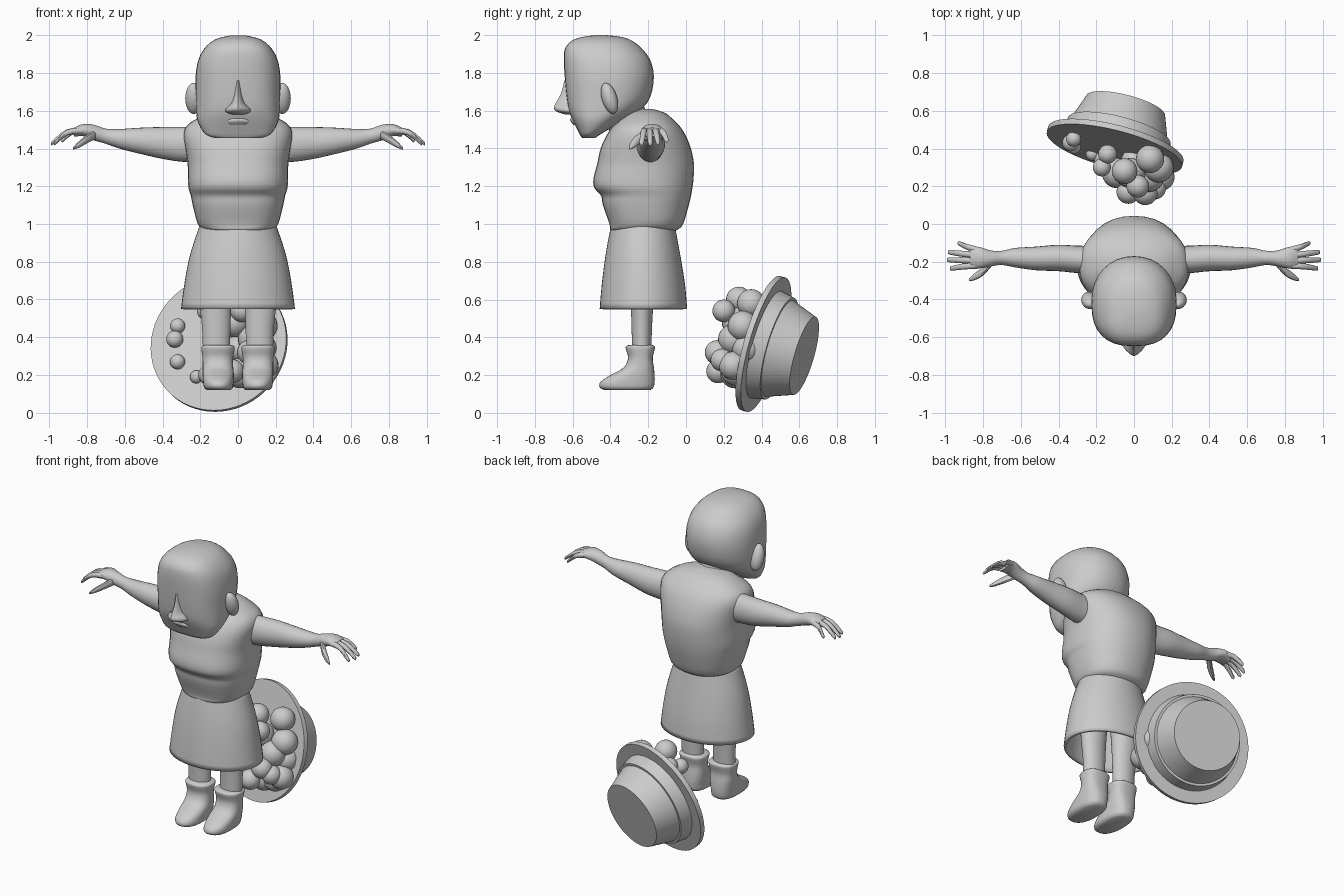
import bpy, bmesh
from math import cos, sin, pi, copysign
from mathutils import Vector, Matrix


def finish(name, bm, angle=0.7):
    bmesh.ops.recalc_face_normals(bm, faces=bm.faces)
    me = bpy.data.meshes.new(name)
    bm.to_mesh(me)
    bm.free()
    ob = bpy.data.objects.new(name, me)
    bpy.context.collection.objects.link(ob)
    bpy.ops.object.select_all(action='DESELECT')
    ob.select_set(True)
    bpy.context.view_layer.objects.active = ob
    bpy.ops.object.shade_smooth_by_angle(angle=angle)
    return ob


def mirror(ob):
    ob.modifiers.new("mirror", 'MIRROR')
    return ob


def smooth_rings(rings, steps):
    # Catmull-Rom between the given cross-sections
    out = []
    for i in range(len(rings) - 1):
        p0, p1 = rings[max(i - 1, 0)], rings[i]
        p2, p3 = rings[i + 1], rings[min(i + 2, len(rings) - 1)]
        for k in range(steps):
            t = k / steps
            out.append([b + 0.5 * t * (c - a + t * (2*a - 5*b + 4*c - d + t * (3*(b - c) + d - a)))
                        for a, b, c, d in zip(p0, p1, p2, p3)])
    return out + [list(rings[-1])]


def loft(name, rings, axis='z', pf=2.0, pb=2.0, n=32, steps=3, cap=True):
    # ring = (position on axis, u0, u1, v0, v1), pf / pb = roundness of the low / high v side
    bm = bmesh.new()
    loops = []
    for t, u0, u1, v0, v1 in smooth_rings(rings, steps):
        loop = []
        for j in range(n):
            a = 2 * pi * j / n
            p = 2 / (pf if sin(a) < 0 else pb)
            u = (u0 + u1) / 2 + (u1 - u0) / 2 * copysign(abs(cos(a)) ** p, cos(a))
            v = (v0 + v1) / 2 + (v1 - v0) / 2 * copysign(abs(sin(a)) ** p, sin(a))
            loop.append(bm.verts.new((u, v, t) if axis == 'z' else (t, u, v)))
        loops.append(loop)
    for a, b in zip(loops, loops[1:]):
        for j in range(n):
            k = (j + 1) % n
            bm.faces.new((a[j], a[k], b[k], b[j]))
    if cap:
        bm.faces.new(loops[0][::-1])
        bm.faces.new(loops[-1])
    return finish(name, bm)


def sym(rows):
    # rows (z, half width, front y, back y) centred on x = 0
    return [(z, -w, w, f, b) for z, w, f, b in rows]


def ball(name, loc, scale, rot=None):
    bm = bmesh.new()
    bmesh.ops.create_uvsphere(bm, u_segments=24, v_segments=14, radius=1)
    m = Matrix.Translation(loc) @ (rot or Matrix()) @ Matrix.Diagonal((*scale, 1))
    bm.transform(m)
    return finish(name, bm, 1.2)


# Head, nose, lips, ears and neck
loft("head", sym([
    (1.455, .12, -.55, -.48), (1.47, .165, -.56, -.46), (1.50, .192, -.575, -.41),
    (1.55, .215, -.60, -.33), (1.60, .222, -.62, -.245), (1.67, .225, -.632, -.19),
    (1.78, .225, -.642, -.17), (1.87, .21, -.647, -.19), (1.93, .178, -.64, -.235),
    (1.97, .135, -.605, -.285), (1.99, .085, -.55, -.34), (2.0, .03, -.48, -.42)]), pf=2.7, pb=2.1)
loft("nose", sym([
    (1.58, .03, -.64, -.58), (1.595, .066, -.685, -.56), (1.615, .06, -.70, -.56),
    (1.64, .035, -.69, -.56), (1.69, .022, -.662, -.56), (1.76, .015, -.644, -.58)]), n=16, pf=1.5)
loft("lips", sym([(1.525, .07, -.595, -.52), (1.545, .08, -.612, -.52), (1.56, .05, -.612, -.52)]), n=16)
mirror(ball("ear", (.235, -.405, 1.665), (.045, .04, .085),
            Matrix.Rotation(.3, 4, 'X') @ Matrix.Rotation(.25, 4, 'Z')))
loft("neck", sym([(1.45, .12, -.40, -.14), (1.66, .10, -.44, -.24)]))

# Torso with a chest fold
loft("torso", sym([
    (.955, .13, -.37, -.08), (.97, .18, -.40, -.045), (1.0, .213, -.405, -.015),
    (1.1, .24, -.44, .015), (1.15, .25, -.45, .027), (1.19, .262, -.485, .034),
    (1.24, .265, -.49, .04), (1.32, .267, -.47, .042), (1.4, .28, -.452, .026),
    (1.47, .29, -.42, -.002), (1.52, .272, -.385, -.035), (1.56, .215, -.34, -.075),
    (1.59, .15, -.30, -.115), (1.61, .05, -.24, -.18)]), pf=2.6, pb=2.2)

# Open skirt
skirt = loft("skirt", sym([
    (.55, .302, -.457, .006), (.67, .286, -.447, -.004), (.80, .263, -.431, -.024),
    (.90, .235, -.415, -.042), (1.0, .20, -.395, -.06)]), n=48, cap=False)
solid = skirt.modifiers.new("thickness", 'SOLIDIFY')
solid.thickness = .018

# Legs and boots
mirror(loft("leg", [(.28, .045, .185, -.285, -.185), (.45, .04, .19, -.288, -.18),
                    (.60, .035, .205, -.295, -.17), (.85, .025, .21, -.32, -.14)]))
mirror(loft("boot", [
    (.12, .04, .165, -.43, -.19), (.135, .026, .18, -.457, -.172), (.165, .024, .185, -.452, -.166),
    (.20, .022, .187, -.40, -.166), (.24, .025, .187, -.33, -.17), (.29, .026, .188, -.307, -.176),
    (.335, .018, .194, -.318, -.166), (.352, .02, .192, -.318, -.166), (.36, .04, .172, -.30, -.18)],
    pf=2.3, pb=2.6))

# Arm and palm
mirror(loft("arm", [
    (.20, -.265, -.115, 1.325, 1.515), (.30, -.26, -.115, 1.33, 1.515), (.40, -.25, -.11, 1.345, 1.514),
    (.52, -.245, -.12, 1.372, 1.51), (.63, -.23, -.127, 1.40, 1.503), (.70, -.217, -.142, 1.425, 1.505),
    (.76, -.225, -.14, 1.442, 1.525), (.82, -.235, -.122, 1.465, 1.53), (.87, -.232, -.125, 1.462, 1.51)],
    axis='x', n=24))

# Fingers: (base y, middle y, tip x, tip y, tip z), then the thumb
for by, my, tx, ty, tz in [(-.137, -.122, .935, -.103, 1.44), (-.165, -.158, .985, -.15, 1.43),
                           (-.193, -.192, .99, -.19, 1.425), (-.22, -.225, .975, -.235, 1.425)]:
    path = [(.83, by, 1.495, .017), (.83 + (tx - .83) * .5, my, 1.485, .016),
            (tx - .008, ty, tz + .006, .012), (tx, ty, tz, .004)]
    mirror(loft("finger", [(x, y - r, y + r, z - r, z + r) for x, y, z, r in path], axis='x', n=10))
thumb = [(.755, -.20, 1.475, .025), (.80, -.25, 1.45, .024), (.845, -.28, 1.42, .018), (.875, -.297, 1.40, .006)]
mirror(loft("thumb", [(x, y - r, y + r, z - r, z + r) for x, y, z, r in thumb], axis='x', n=10))

# Tilted hat lying behind the figure, turned from a profile
bm = bmesh.new()
profile = [(0, -.015), (.37, -.015), (.37, .015), (.295, .015), (.28, .09), (.265, .09), (.215, .232), (0, .232)]
verts = [bm.verts.new((r, 0, h)) for r, h in profile]
edges = [bm.edges.new(e) for e in zip(verts, verts[1:])]
bmesh.ops.spin(bm, geom=verts + edges, cent=(0, 0, 0), axis=(0, 0, 1), angle=2 * pi, steps=64)
bmesh.ops.remove_doubles(bm, verts=bm.verts, dist=1e-4)
axis = Vector((.24, .93, -.27))
bm.transform(Matrix.Translation((-.10, .41, .365)) @ axis.to_track_quat('Z', 'Y').to_matrix().to_4x4())
finish("hat", bm, .5)

# Round fruit heaped on the hat
for x, y, z, r in [
        (.06, .165, .32, .065), (-.03, .17, .22, .063), (.14, .25, .25, .075), (-.02, .27, .48, .08),
        (.08, .25, .39, .08), (.11, .19, .28, .06), (-.17, .30, .54, .048), (.02, .20, .54, .06),
        (-.14, .37, .56, .05), (-.05, .28, .60, .068), (.085, .345, .58, .075), (.13, .30, .46, .08),
        (-.16, .34, .20, .05), (-.22, .37, .19, .035), (-.09, .27, .21, .08), (.01, .26, .21, .08),
        (.09, .26, .22, .075), (.13, .32, .34, .075), (.0, .33, .34, .07),
        (-.32, .45, .46, .04), (-.335, .43, .39, .045), (-.32, .41, .27, .04)]:
    ball("fruit", (x, y, z), (r, r, r))
